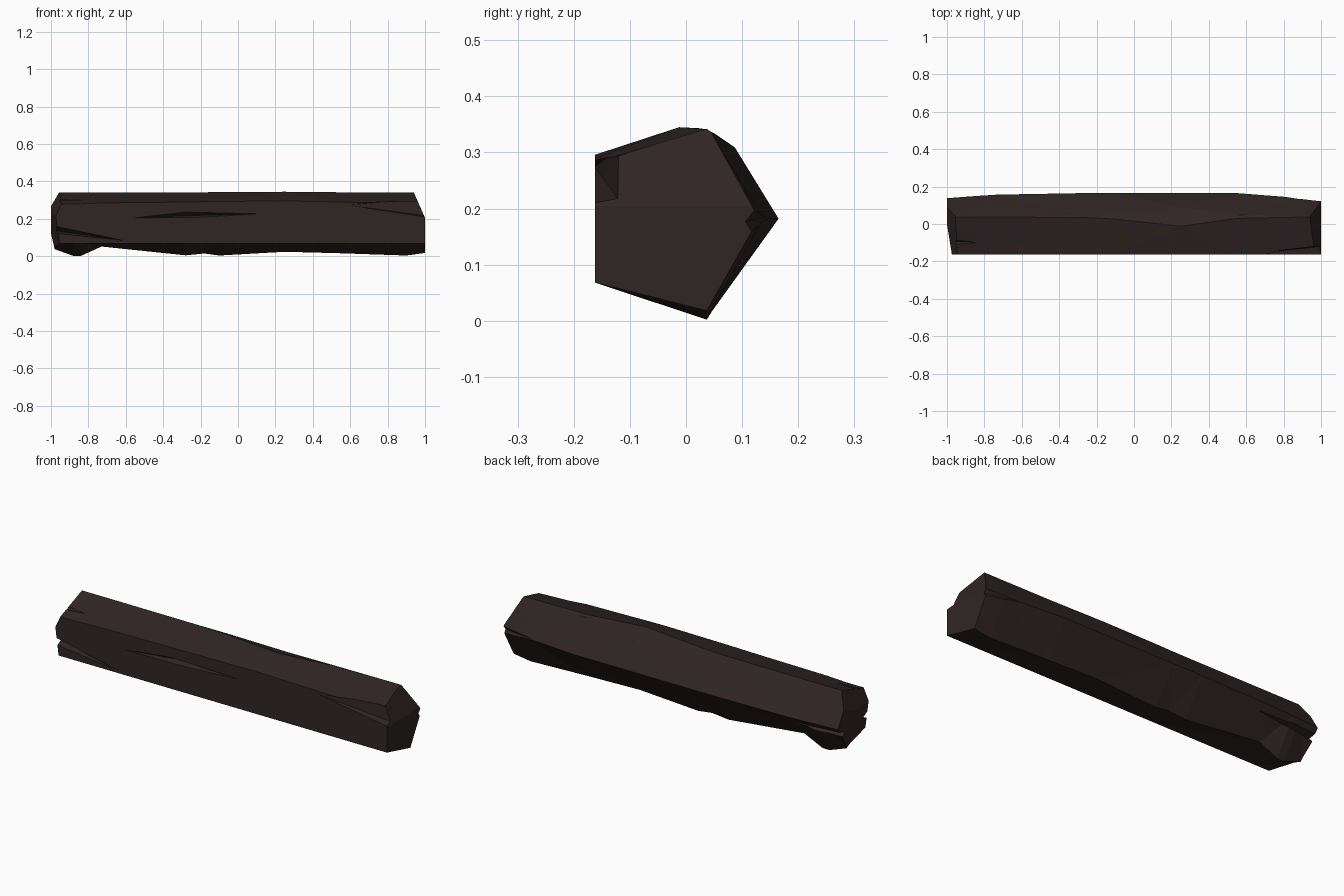
import bpy, bmesh

if "Cube" in bpy.data.objects:
    bpy.data.objects.remove(bpy.data.objects["Cube"])

bark = bpy.data.materials.new("dark bark brown")
bark.diffuse_color = (0.030, 0.0185, 0.0185, 1)
bark.use_nodes = True
bark.node_tree.nodes["Principled BSDF"].inputs["Base Color"].default_value = bark.diffuse_color


def make(name, bm):
    bmesh.ops.recalc_face_normals(bm, faces=bm.faces[:])
    me = bpy.data.meshes.new(name)
    bm.to_mesh(me)
    bm.free()
    ob = bpy.data.objects.new(name, me)
    bpy.context.collection.objects.link(ob)
    me.materials.append(bark)
    return ob


# Log: rough pentagon lofted along x, one row per station:
# x, bottom edge z, back edge y, top edge (y, z), split edge (y, z), front top z
stations = [
    (-1.00, .045, .138, .037, .342, .045, .336, .28),
    (-0.88, .002, .147, .037, .342, .045, .336, .28),
    (-0.84, .002, .150, .037, .342, .045, .336, .28),
    (-0.73, .052, .157, .037, .342, .045, .336, .285),
    (-0.28, .005, .165, .035, .342, .045, .336, .29),
    (-0.18, .015, .165, .031, .342, .046, .336, .292),
    (-0.10, .004, .165, .026, .343, .052, .333, .293),
    (0.25, .024, .165, -.012, .345, .087, .309, .296),
    (0.55, .016, .165, .030, .342, .048, .334, .29),
    (0.90, .004, .138, .037, .342, .045, .336, .283),
    (1.00, .018, .130, .037, .342, .045, .336, .28),
]
bm = bmesh.new()
rings = []
for x, bz, ky, ty, tz, sy, sz, fz in stations:
    section = [(-.162, .068), (.037, bz), (ky, .182), (sy, sz), (ty, tz), (-.162, fz)]
    rings.append([bm.verts.new((x, y, z)) for y, z in section])
for a, b in zip(rings, rings[1:]):
    for i in range(6):
        j = (i + 1) % 6
        bm.faces.new((a[i], a[j], b[j], b[i]))
bm.faces.new(rings[0])
bm.faces.new(rings[-1])
bmesh.ops.triangulate(bm, faces=bm.faces[:])


def slice_off(point, normal):
    """Cut away the side the normal points to and close the hole."""
    geom = bm.verts[:] + bm.edges[:] + bm.faces[:]
    res = bmesh.ops.bisect_plane(bm, geom=geom, plane_co=point, plane_no=normal, clear_outer=True)
    edges = [e for e in res["geom_cut"] if isinstance(e, bmesh.types.BMEdge)]
    bmesh.ops.holes_fill(bm, edges=edges, sides=0)


# Broken, slanted ends
slice_off((1, 0, .205), (1, 0, .44))
slice_off((-1, 0, .23), (-1, -.2, .47))
slice_off((-1, 0, .23), (-1, -.15, -.13))
log = make("log", bm)

# Splits and chips, each the hull of a few points
chips = {
    "front_crack": [(-.57, -.163, .204), (-.3, -.18, .245), (.13, -.163, .227),
                    (-.2, -.18, .203), (-.25, -.125, .218)],
    "right_front_chip": [(.58, -.163, .275), (1.03, -.175, .203), (1.03, -.118, .213),
                         (1.03, -.112, .31), (1.03, -.18, .32)],
    "right_back_notch": [(.72, .16, .19), (1.03, .10, .175), (1.03, .16, .08), (1.03, .17, .265)],
    "left_front_split": [(-.6, -.163, .082), (-1.03, -.18, .18), (-1.03, -.18, .125),
                         (-1.03, -.10, .145)],
    "left_top_split": [(-.62, -.11, .316), (-1.03, -.17, .315), (-1.03, -.05, .345),
                       (-1.03, -.09, .285)],
    "left_back_split": [(-.58, .14, .15), (-1.03, .13, .10), (-1.03, .17, .17), (-1.03, .07, .15)],
}
bpy.context.view_layer.objects.active = log
for name, pts in chips.items():
    cb = bmesh.new()
    for p in pts:
        cb.verts.new(p)
    bmesh.ops.convex_hull(cb, input=cb.verts[:])
    cutter = make(name, cb)
    cutter.hide_render = True
    mod = log.modifiers.new(name, "BOOLEAN")
    mod.operation = "DIFFERENCE"
    mod.solver = "EXACT"
    mod.object = cutter
    bpy.ops.object.modifier_apply(modifier=name)
    bpy.data.objects.remove(cutter)
